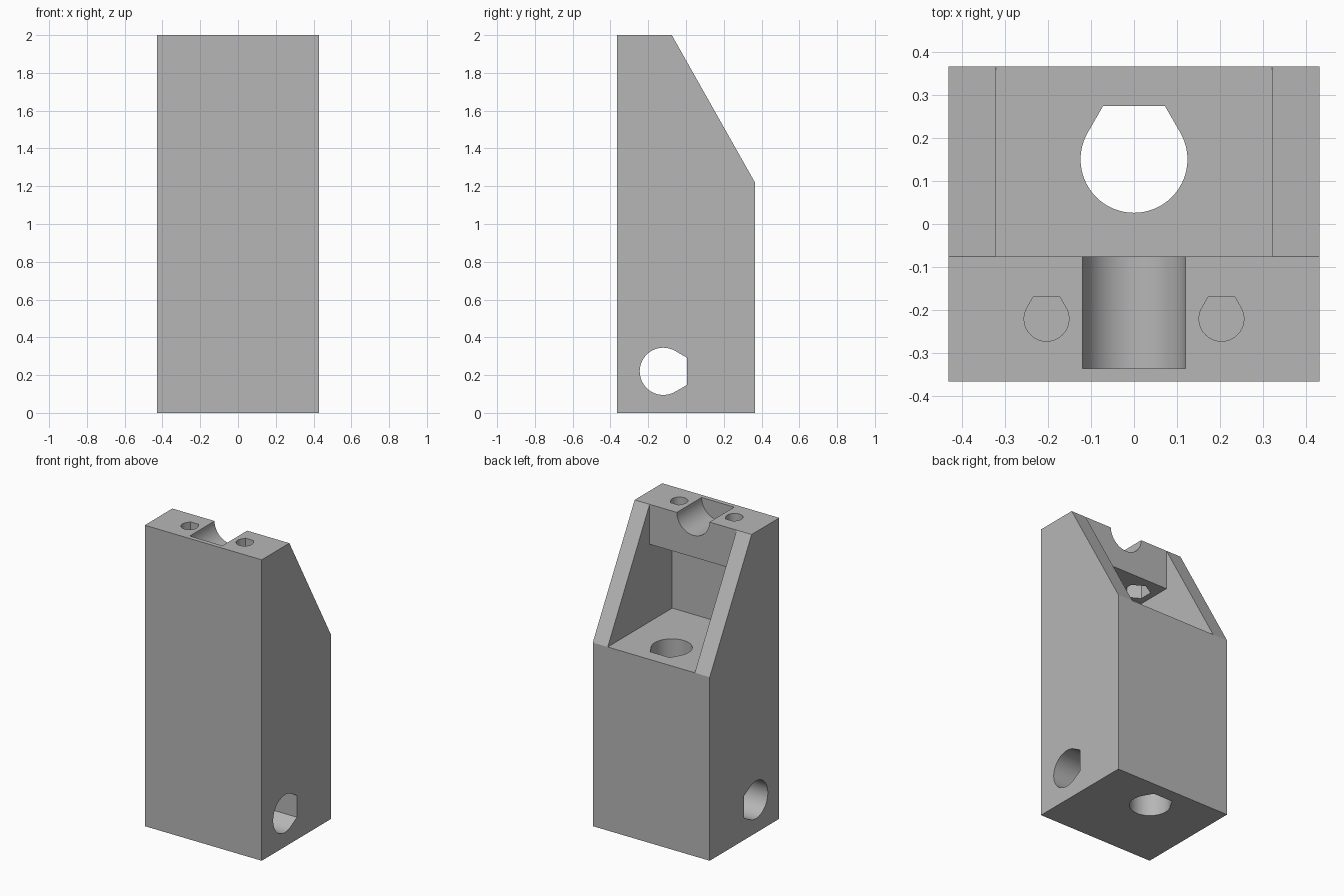
import bpy
import bmesh
from math import cos, sin, tan, radians

old = bpy.data.objects.get("Cube")
if old:
    bpy.data.objects.remove(old, do_unlink=True)

# Single grey plastic colour
grey = bpy.data.materials.new("plain_grey")
grey.use_nodes = True
colour = (0.47, 0.47, 0.47, 1)
grey.diffuse_color = colour
grey.node_tree.nodes["Principled BSDF"].inputs["Base Color"].default_value = colour

HALF_X, HALF_Y, TOP = 0.43, 0.365, 2.0
HEAD_BACK, FLOOR, HEAD_UNDER = -0.075, 1.22, 1.735


def prism(name, profile, axis, low, high):
    """Extrude a 2D profile along one axis (x: y,z  y: x,z  z: x,y)."""
    place = {"x": lambda u, v, a: (a, u, v),
             "y": lambda u, v, a: (u, a, v),
             "z": lambda u, v, a: (u, v, a)}[axis]
    bm = bmesh.new()
    rings = [[bm.verts.new(place(u, v, a)) for u, v in profile] for a in (low, high)]
    for ring in rings:
        bm.faces.new(ring)
    n = len(profile)
    for i in range(n):
        j = (i + 1) % n
        bm.faces.new((rings[0][i], rings[0][j], rings[1][j], rings[1][i]))
    bmesh.ops.recalc_face_normals(bm, faces=bm.faces)
    mesh = bpy.data.meshes.new(name)
    bm.to_mesh(mesh)
    bm.free()
    obj = bpy.data.objects.new(name, mesh)
    mesh.materials.append(grey)
    bpy.context.collection.objects.link(obj)
    return obj


def arc(cu, cv, r, start, end, steps):
    angles = [radians(start + (end - start) * i / steps) for i in range(steps + 1)]
    return [(cu + r * cos(a), cv + r * sin(a)) for a in angles]


def clipped_teardrop(cu, cv, r, toward_u=False):
    """Round hole whose +v (or +u) side runs out to a flat at one radius."""
    half_flat = r * tan(radians(30))
    pts = arc(0, 0, r, 150, 390, 48) + [(half_flat, r), (-half_flat, r)]
    if toward_u:
        pts = [(v, -u) for u, v in pts]
    return [(cu + u, cv + v) for u, v in pts]


# Solid block with sloping upper back
block = prism("holder_block", [(-HALF_Y, 0), (HALF_Y, 0), (HALF_Y, FLOOR),
                               (HEAD_BACK, TOP), (-HALF_Y, TOP)], "x", -HALF_X, HALF_X)

# Pocket open at the back, reaching forward beneath the head
cutters = [prism("pocket_cutter", [(-0.312, FLOOR), (0.6, FLOOR), (0.6, 2.2),
                                   (HEAD_BACK, 2.2), (HEAD_BACK, HEAD_UNDER),
                                   (-0.312, HEAD_UNDER)], "x", -0.32, 0.32)]

# Half-round channel in the top of the head
channel = arc(0, TOP, 0.12, 180, 360, 40) + [(0.12, 2.1), (-0.12, 2.1)]
cutters.append(prism("channel_cutter", channel, "y", -0.335, 0.0))

# Vertical bore through the base and cross bore near the foot
cutters.append(prism("vertical_bore_cutter", clipped_teardrop(0, 0.15, 0.124),
                     "z", -0.1, 1.4))
cutters.append(prism("cross_bore_cutter", clipped_teardrop(-0.12, 0.22, 0.125, True),
                     "x", -0.6, 0.6))

# Screw holes with hexagonal nut recesses under the head
for side in (-1, 1):
    x, y = side * 0.203, -0.22
    cutters.append(prism("screw_hole_cutter", clipped_teardrop(x, y, 0.052),
                         "z", 1.65, 2.1))
    cutters.append(prism("nut_recess_cutter", arc(x, y, 0.088, 30, 330, 5),
                         "z", 1.65, 1.825))

# Cut everything, then drop the cutters
bpy.context.view_layer.objects.active = block
for cutter in cutters:
    cutter.hide_render = True
    mod = block.modifiers.new(cutter.name, "BOOLEAN")
    mod.operation = "DIFFERENCE"
    mod.solver = "EXACT"
    mod.object = cutter
    bpy.ops.object.modifier_apply(modifier=mod.name)
    bpy.data.objects.remove(cutter, do_unlink=True)

# Smooth bores, crisp edges
bpy.ops.object.select_all(action="DESELECT")
block.select_set(True)
bpy.ops.object.shade_smooth_by_angle(angle=radians(20))
